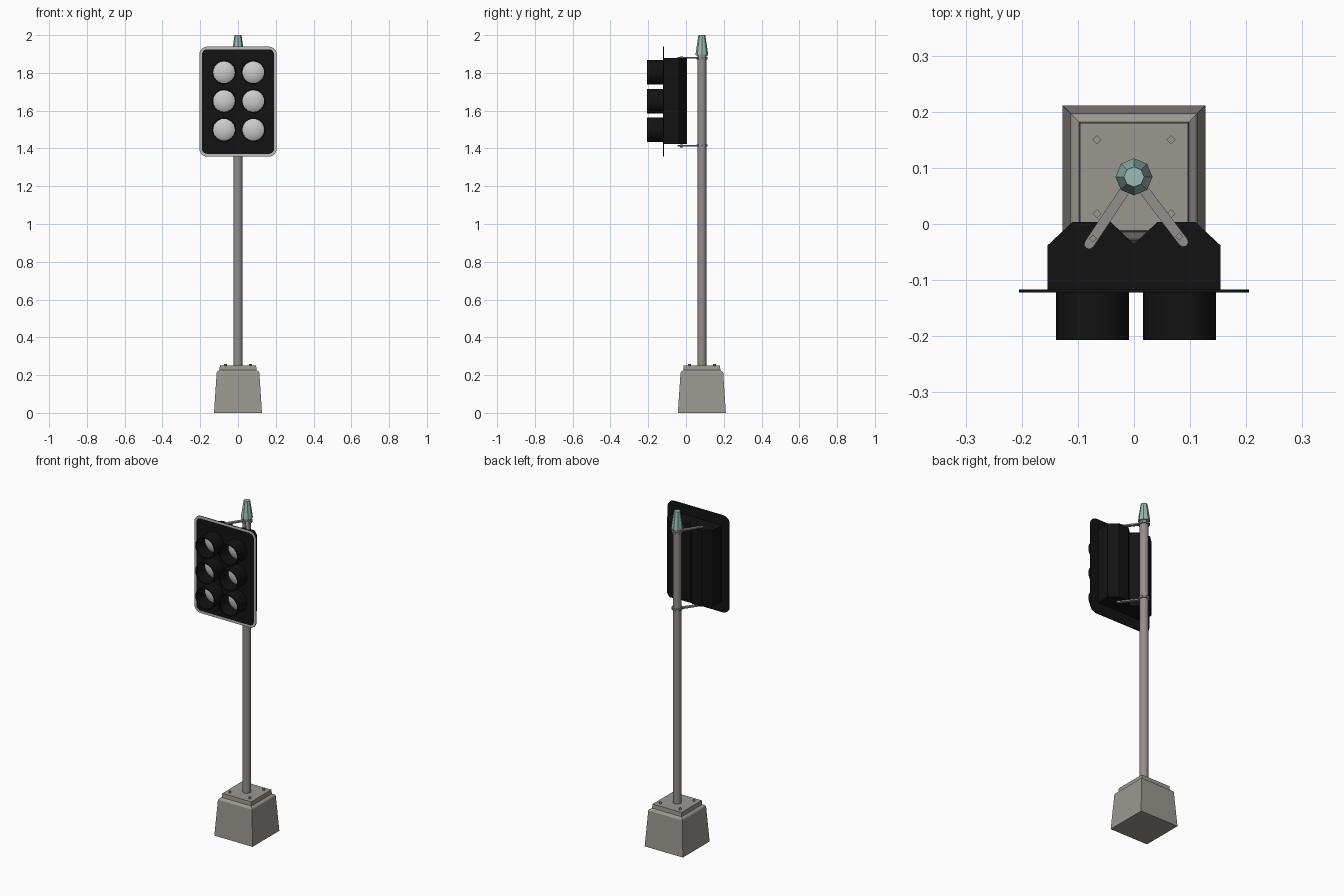
import bpy, bmesh, math
from mathutils import Vector

if "Cube" in bpy.data.objects:
    bpy.data.objects.remove(bpy.data.objects["Cube"])

PY = 0.084  # y position of the pole axis


def material(name, rgb):
    m = bpy.data.materials.new(name)
    m.diffuse_color = (*rgb, 1)
    m.use_nodes = True
    m.node_tree.nodes["Principled BSDF"].inputs["Base Color"].default_value = m.diffuse_color
    return m


CONCRETE = material("concrete grey", (0.33, 0.31, 0.28))
STEEL = material("pole grey", (0.29, 0.275, 0.26))
BLACK = material("black", (0.006, 0.006, 0.006))
BORDER = material("border grey", (0.50, 0.50, 0.50))
LENS = material("lens white", (0.60, 0.60, 0.60))
TEAL = material("cap teal", (0.33, 0.50, 0.46))


def finish(bm, name, mats, smooth=None):
    bmesh.ops.recalc_face_normals(bm, faces=bm.faces[:])
    me = bpy.data.meshes.new(name)
    bm.to_mesh(me)
    bm.free()
    for m in mats:
        me.materials.append(m)
    ob = bpy.data.objects.new(name, me)
    bpy.context.collection.objects.link(ob)
    if smooth:
        bpy.ops.object.select_all(action='DESELECT')
        ob.select_set(True)
        bpy.context.view_layer.objects.active = ob
        bpy.ops.object.shade_smooth_by_angle(angle=math.radians(smooth))
    return ob


def lathe(name, profile, n, mat, loc=(0, 0, 0), phase=0.0, forward=False, wrap=False, smooth=None):
    """Revolve (radius, height) points about z, or about -y when forward."""
    bm = bmesh.new()
    rings = []
    for r, h in profile:
        ring = []
        for i in range(n):
            a = phase + math.tau * i / n
            c, s = r * math.cos(a), r * math.sin(a)
            p = Vector((c, -h, s)) if forward else Vector((c, s, h))
            ring.append(bm.verts.new(p + Vector(loc)))
        rings.append(ring)
    pairs = list(zip(rings, rings[1:]))
    if wrap:
        pairs.append((rings[-1], rings[0]))
    else:
        bm.faces.new(rings[0])
        bm.faces.new(rings[-1])
    for lo, hi in pairs:
        for i in range(n):
            j = (i + 1) % n
            bm.faces.new((lo[i], lo[j], hi[j], hi[i]))
    return finish(bm, name, [mat], smooth)


def prism(name, outline, z0, z1, mat):
    """Extrude an xy outline upward."""
    bm = bmesh.new()
    f = bm.faces.new([bm.verts.new((x, y, z0)) for x, y in outline])
    ex = bmesh.ops.extrude_face_region(bm, geom=[f])
    vs = [v for v in ex["geom"] if isinstance(v, bmesh.types.BMVert)]
    bmesh.ops.translate(bm, verts=vs, vec=(0, 0, z1 - z0))
    return finish(bm, name, [mat])


# Concrete foot with bevelled top and raised plate
R2 = math.sqrt(2)
lathe("base", [(r * R2, h) for r, h in
               [(0.127, 0), (0.113, 0.213), (0.110, 0.218), (0.098, 0.226), (0.096, 0.250)]],
      4, CONCRETE, (0, PY, 0), math.pi / 4)

# Anchor bolts
for sx in (-1, 1):
    for sy in (-1, 1):
        lathe("anchor_bolt", [(0.008, 0.245), (0.008, 0.26)], 4, CONCRETE,
              (0.066 * sx, PY + 0.066 * sy, 0))

# Pole and tapered cap
lathe("pole", [(0.024, 0.24), (0.024, 1.90)], 12, STEEL, (0, PY, 0), smooth=40)
lathe("pole_cap", [(0.032, 1.893), (0.033, 1.90), (0.030, 1.922), (0.020, 1.988), (0.018, 2.0)],
      8, TEAL, (0, PY, 0))

# Twin signal housing with chamfered backs
right_half = [(0.154, -0.119), (0.154, -0.038), (0.109, 0.004), (0.042, 0.004)]
outline = right_half + [(0, -0.036)] + [(-x, y) for x, y in reversed(right_half)]
prism("signal_housing", outline, 1.423, 1.878, BLACK)

# Rounded backing board with pale front border
bm = bmesh.new()
hw, hz, zc, rad = 0.205, 0.291, 1.648, 0.042
verts = []
for k, (sx, sz) in enumerate([(1, 1), (-1, 1), (-1, -1), (1, -1)]):
    for i in range(6):
        a = math.pi / 2 * (k + i / 5)
        verts.append(bm.verts.new((sx * (hw - rad) + rad * math.cos(a), -0.117,
                                   zc + sz * (hz - rad) + rad * math.sin(a))))
back = bm.faces.new(verts)
ex = bmesh.ops.extrude_face_region(bm, geom=[back])
bmesh.ops.translate(bm, vec=(0, -0.005, 0),
                    verts=[v for v in ex["geom"] if isinstance(v, bmesh.types.BMVert)])
if back.is_valid and all(abs(f.calc_center_median().y + 0.117) > 1e-5 for f in bm.faces):
    bm.faces.new(verts)
bmesh.ops.recalc_face_normals(bm, faces=bm.faces[:])
front = [f for f in bm.faces if f.calc_center_median().y < -0.1215]
ring = bmesh.ops.inset_region(bm, faces=front, thickness=0.014, use_even_offset=True)
for f in ring["faces"]:
    f.material_index = 1
finish(bm, "backing_board", [BLACK, BORDER])

# Six lamps: tubular visor and domed lens
for x in (-0.074, 0.081):
    for z in (1.499, 1.651, 1.803):
        lathe("visor", [(0.065, 0.119), (0.065, 0.207), (0.058, 0.207), (0.058, 0.119)],
              24, BLACK, (x, 0, z), forward=True, wrap=True, smooth=40)
        lathe("lens", [(0.0585, 0.120), (0.0575, 0.126), (0.046, 0.134), (0.026, 0.140), (0.008, 0.142)],
              24, LENS, (x, 0, z), forward=True, smooth=40)

# Pole collars, splayed arms and arm bolts at both ends of the housing
for z, up in ((1.877, 1), (1.416, -1)):
    lathe("pole_collar", [(0.031, z - 0.006), (0.031, z + 0.006)], 10, STEEL, (0, PY, 0))
    for tip in (Vector((-0.080, -0.036)), Vector((0.088, -0.032))):
        root = Vector((0, PY))
        d = (tip - root).normalized()
        n = Vector((-d.y, d.x))
        ang = math.atan2(d.y, d.x)
        start = root + d * 0.02
        arm = [start - n * 0.009]
        arm += [tip + 0.009 * Vector((math.cos(ang + t * math.pi / 4), math.sin(ang + t * math.pi / 4)))
                for t in (-2, -1, 0, 1, 2)]
        arm.append(start + n * 0.009)
        zm = z + 0.003 * up
        prism("bracket_arm", [tuple(p) for p in arm], zm - 0.004, zm + 0.004, STEEL)
        b = tip - d * 0.012
        lathe("arm_bolt", [(0.007, zm - 0.007), (0.007, zm + 0.007)], 4, STEEL, (b.x, b.y, 0))
